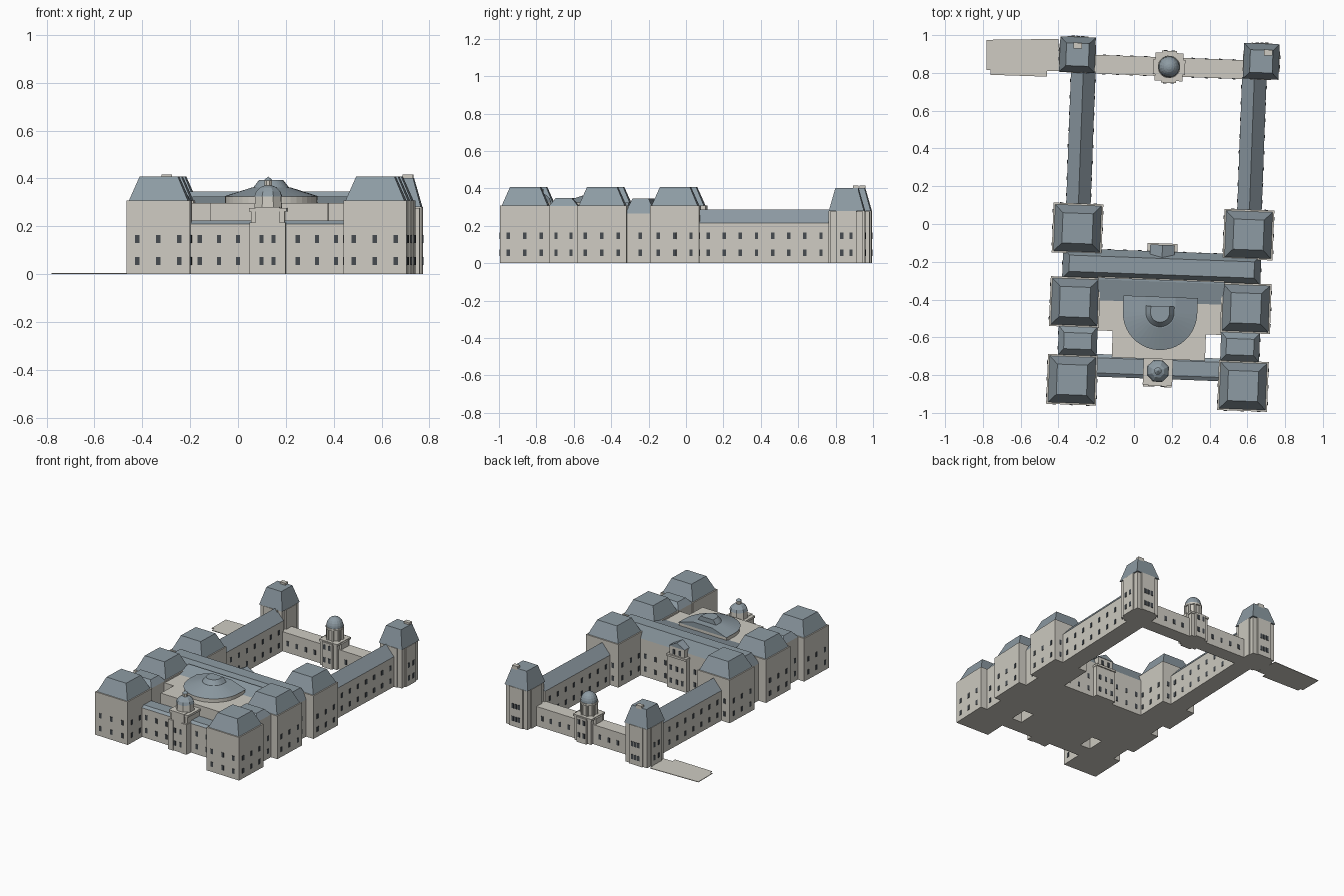
import bpy, bmesh, math
from mathutils import Matrix

if "Cube" in bpy.data.objects:
    bpy.data.objects.remove(bpy.data.objects["Cube"])

ROT = Matrix.Rotation(math.radians(-2.1), 4, 'Z')   # the whole plan is slightly turned
C = 0.155                                           # plan symmetry axis


def material(name, col):
    m = bpy.data.materials.new(name)
    m.diffuse_color = (*col, 1)
    m.use_nodes = True
    m.node_tree.nodes["Principled BSDF"].inputs["Base Color"].default_value = m.diffuse_color
    return m


STONE = material("stone", (0.62, 0.60, 0.54))
SLATE = material("slate", (0.27, 0.33, 0.37))
GLASS = material("dark_glass", (0.06, 0.07, 0.08))


def finish(name, bm, mat, turn=True):
    bmesh.ops.remove_doubles(bm, verts=bm.verts, dist=1e-5)
    bmesh.ops.recalc_face_normals(bm, faces=bm.faces)
    if turn:
        bm.transform(ROT)
    me = bpy.data.meshes.new(name)
    bm.to_mesh(me)
    bm.free()
    me.materials.append(mat)
    ob = bpy.data.objects.new(name, me)
    bpy.context.collection.objects.link(ob)
    return ob


def loft(name, rings, mat, turn=True):
    """Closed solid through equal-count rings: each is (outline, z)."""
    bm = bmesh.new()
    vs = [[bm.verts.new((x, y, z)) for x, y in pts] for pts, z in rings]
    n = len(vs[0])
    bm.faces.new(vs[0])
    bm.faces.new(vs[-1])
    for a, b in zip(vs, vs[1:]):
        for i in range(n):
            j = (i + 1) % n
            bm.faces.new((a[i], a[j], b[j], b[i]))
    return finish(name, bm, mat, turn)


def rect(cx, cy, hx, hy):
    return [(cx - hx, cy - hy), (cx + hx, cy - hy), (cx + hx, cy + hy), (cx - hx, cy + hy)]


def ngon(cx, cy, r, n):
    return [(cx + r * math.cos((i + .5) * math.tau / n), cy + r * math.sin((i + .5) * math.tau / n))
            for i in range(n)]


def box(name, cx, cy, hx, hy, z0, z1, mat=STONE):
    return loft(name, [(rect(cx, cy, hx, hy), z0), (rect(cx, cy, hx, hy), z1)], mat)


def roof(name, cx, cy, hx, hy, z0, z1, ix, iy):
    return loft(name, [(rect(cx, cy, hx, hy), z0), (rect(cx, cy, hx - ix, hy - iy), z1)], SLATE)


win = bmesh.new()


def windows(cx, cy, hx, hy, sides, nx, ny, rows=(0.055, 0.147)):
    """Evenly spaced window panes on the chosen sides (N, S, E, W) of a block."""
    for s in sides:
        along_x = s in "NS"
        n, h = (nx, hx) if along_x else (ny, hy)
        for i in range(n):
            t = -h + 2 * h * (i + .5) / n
            x = cx + (t if along_x else hx * (1 if s == "E" else -1))
            y = cy + (hy * (1 if s == "N" else -1) if along_x else t)
            size = (0.018, 0.006, 0.034) if along_x else (0.006, 0.018, 0.034)
            for z in rows:
                m = Matrix.Translation((x, y, z)) @ Matrix.Diagonal((*size, 1))
                bmesh.ops.create_cube(win, size=1, matrix=m)


# Paired pavilions, links and wings on both sides
for sgn, side, out, inn in ((-1, "left", "W", "E"), (1, "right", "E", "W")):
    x = C + sgn * 0.453
    for y, where, faces in ((-0.836, "front", "S" + out + inn), (-0.424, "middle", out),
                            (-0.034, "rear", "N" + out + inn)):
        box(f"{where}_pavilion_{side}", x, y, 0.132, 0.132, 0, 0.308)
        roof(f"{where}_pavilion_roof_{side}", x, y, 0.123, 0.123, 0.308, 0.408, 0.043, 0.043)
        windows(x, y, 0.132, 0.132, faces, 3, 3)
    # link between front and middle pavilions
    lx = C + sgn * 0.43
    box(f"side_link_{side}", lx, -0.63, 0.103, 0.08, 0, 0.305)
    roof(f"side_link_roof_{side}", lx, -0.63, 0.103, 0.078, 0.305, 0.348, 0.03, 0.035)
    windows(lx, -0.63, 0.103, 0.08, out, 1, 2)
    # long courtyard wing with gable roof
    box(f"wing_{side}", x, 0.44, 0.065, 0.36, 0, 0.215)
    roof(f"wing_roof_{side}", x, 0.44, 0.065, 0.36, 0.215, 0.288, 0.065, 0)
    windows(x, 0.445, 0.065, 0.345, "EW", 1, 8)
    # end pavilion with projecting faces, steep roof and chimney
    ex, ey = C + sgn * 0.487, 0.885
    box(f"end_pavilion_{side}", ex, ey, 0.088, 0.088, 0, 0.276)
    box(f"end_pavilion_face_x_{side}", ex, ey, 0.097, 0.055, 0, 0.28)
    box(f"end_pavilion_face_y_{side}", ex, ey, 0.055, 0.097, 0, 0.28)
    roof(f"end_pavilion_roof_{side}", ex, ey, 0.094, 0.094, 0.28, 0.402, 0.034, 0.034)
    box(f"chimney_{side}", ex + sgn * 0.035 * (sgn > 0), ey + 0.048, 0.022, 0.015, 0.34, 0.416)
    windows(ex, ey, 0.097, 0.097, "N", 1, 1)
    windows(ex, ey, 0.097, 0.05, out, 2, 2)
    windows(ex, ey, 0.05, 0.097, "N", 2, 2)

# Main block across the court
box("main_block", C, -0.22, 0.525, 0.08, 0, 0.265)
roof("main_roof", C, -0.22, 0.525, 0.08, 0.265, 0.346, 0.035, 0.037)
windows(C - 0.2, -0.22, 0.12, 0.08, "N", 3, 1)
windows(C + 0.2, -0.22, 0.12, 0.08, "N", 3, 1)
windows(C, -0.22, 0.525, 0.05, "EW", 1, 1)

# Court frontispiece with small gable
box("court_portal", C, -0.13, 0.078, 0.025, 0, 0.235)
box("court_portal_upper", C, -0.13, 0.06, 0.022, 0.235, 0.30)
box("court_portal_cornice", C, -0.128, 0.08, 0.031, 0.225, 0.24)
loft("court_portal_gable", [(rect(C, -0.14, 0.065, 0.035), 0.30), (rect(C, -0.14, 0, 0.035), 0.335)], SLATE)
windows(C, -0.13, 0.07, 0.025, "N", 3, 1)
windows(C, -0.13, 0.05, 0.022, "N", 2, 1, (0.265,))

# Hall block: lean-to roof, terrace and its projecting part
box("hall_block", C, -0.425, 0.335, 0.145, 0, 0.297)
loft("hall_lean_to_roof", [(rect(C, -0.35, 0.335, 0.06), 0.297),
                           ([(C - .335, -.30), (C + .335, -.30), (C + .335, -.29), (C - .335, -.29)], 0.325)], SLATE)
box("hall_terrace", C, -0.63, 0.247, 0.08, 0, 0.297)


# Half-round chamber with fan roof and raised crown
def half_round(r, back, n=20):
    arc = [(C + r * math.cos(math.pi + math.pi * i / n), -0.465 + r * math.sin(math.pi * (1 + i / n)))
           for i in range(n + 1)]
    return arc + [(C + r, back), (C - r, back)]


loft("chamber_drum", [(half_round(0.192, -0.385), 0.29), (half_round(0.192, -0.385), 0.325)], STONE)
loft("chamber_roof", [(half_round(0.197, -0.38), 0.325), (half_round(0.08, -0.38), 0.362)], SLATE)
loft("chamber_crown", [(half_round(0.08, -0.43), 0.355), (half_round(0.05, -0.43), 0.393)], SLATE)

# Front entrance gallery
box("front_gallery", C, -0.755, 0.33, 0.057, 0, 0.21)
roof("front_gallery_roof", C, -0.755, 0.33, 0.06, 0.21, 0.224, 0, 0.02)
for s in (-1, 1):
    windows(C + s * 0.205, -0.755, 0.12, 0.057, "S", 3, 1)

# Entrance pavilion with layered front, octagonal drum, cupola and lantern
EY = -0.773
box("entrance_pavilion", C, EY, 0.07, 0.07, 0, 0.272)
box("entrance_cornice", C, EY, 0.078, 0.074, 0.262, 0.277)
for s in (-1, 1):
    box(f"entrance_pier_{'left' if s < 0 else 'right'}", C + s * 0.055, EY - 0.04, 0.02, 0.045, 0, 0.215)
box("entrance_front", C, EY - 0.04, 0.05, 0.04, 0, 0.28)
windows(C, EY - 0.04, 0.05, 0.04, "S", 2, 1)
loft("entrance_drum", [(ngon(C, EY, 0.062, 8), 0.27), (ngon(C, EY, 0.058, 8), 0.325)], STONE)
loft("entrance_cupola", [(ngon(C, EY, r, 8), z) for r, z in
                         ((0.062, 0.325), (0.054, 0.345), (0.036, 0.363), (0.018, 0.37))], SLATE)
loft("entrance_lantern", [(ngon(C, EY, 0.017, 8), 0.365), (ngon(C, EY, 0.017, 8), 0.392)], STONE)
loft("entrance_lantern_cap", [(ngon(C, EY, 0.02, 8), 0.392), (ngon(C, EY, 0, 8), 0.408)], SLATE)

# Rear screen gallery
SY = 0.838
box("rear_screen", C, SY, 0.41, 0.05, 0, 0.14)
for s in (-1, 1):
    windows(C + s * 0.235, SY, 0.145, 0.05, "NS", 4, 1, (0.065,))

# Domed gatehouse on the screen
box("gatehouse_core", C, SY, 0.068, 0.068, 0, 0.18)
box("gatehouse_arm_x", C, SY, 0.085, 0.04, 0, 0.18)
box("gatehouse_arm_y", C, SY, 0.04, 0.085, 0, 0.18)
box("gatehouse_cornice", C, SY, 0.074, 0.074, 0.17, 0.185)
windows(C, SY, 0.04, 0.085, "NS", 2, 1)
loft("gatehouse_drum", [(ngon(C, SY, 0.05, 16), 0.18), (ngon(C, SY, 0.05, 16), 0.27)], STONE)
loft("gatehouse_drum_cornice", [(ngon(C, SY, 0.06, 16), 0.262), (ngon(C, SY, 0.06, 16), 0.275)], STONE)
for i in range(8):
    a = (i + .5) * math.tau / 8
    loft(f"gatehouse_column_{i + 1}", [(ngon(C + .053 * math.cos(a), SY + .053 * math.sin(a), .008, 6), z)
                                       for z in (0.18, 0.265)], STONE)
dome = loft("gatehouse_dome", [(ngon(C, SY, 0.056 * math.cos(t * math.pi / 12), 16),
                                0.275 + 0.065 * math.sin(t * math.pi / 12)) for t in range(7)], SLATE)

# Low paved terrace beside the left end pavilion
paving = [(-.78, .975), (-.40, .98), (-.39, .81), (-.46, .81), (-.46, .78), (-.76, .79), (-.76, .815), (-.78, .815)]
loft("side_paving", [(paving, 0), (paving, 0.004)], STONE, turn=False)

# All window panes as one part (islands kept separate)
finish("windows", win, GLASS)
